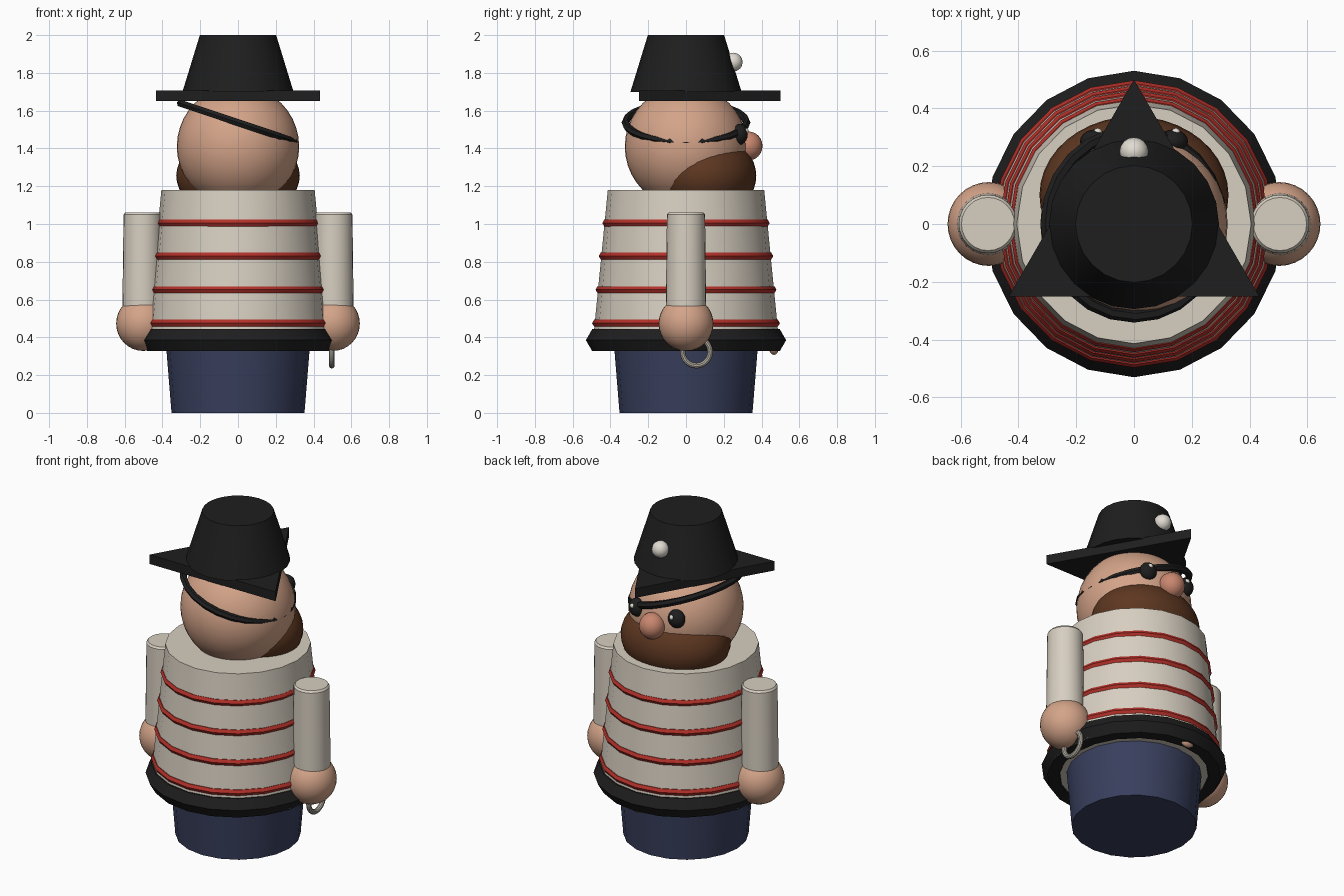
import bpy, bmesh
from math import sin, cos, pi, radians
from mathutils import Matrix

if "Cube" in bpy.data.objects:
    bpy.data.objects.remove(bpy.data.objects["Cube"])


def material(name, r, g, b):
    m = bpy.data.materials.new(name)
    m.use_nodes = True
    m.diffuse_color = (r, g, b, 1)
    bsdf = m.node_tree.nodes["Principled BSDF"]
    bsdf.inputs["Base Color"].default_value = (r, g, b, 1)
    bsdf.inputs["Roughness"].default_value = 0.7
    return m


SKIN = material("skin", 0.66, 0.37, 0.25)
NOSE = material("rosy nose", 0.58, 0.24, 0.16)
CREAM = material("cream cloth", 0.68, 0.62, 0.53)
RED = material("red stripe", 0.45, 0.03, 0.022)
BLACK = material("black", 0.013, 0.013, 0.013)
NAVY = material("navy", 0.04, 0.05, 0.11)
BROWN = material("brown beard", 0.11, 0.038, 0.015)
METAL = material("pale metal", 0.45, 0.42, 0.36)
WHITE = material("white", 0.75, 0.71, 0.64)


def finish(name, bm, mat, loc, scale=(1, 1, 1), rot=None, angle=35):
    """Turn a bmesh into a placed, shaded object."""
    bmesh.ops.recalc_face_normals(bm, faces=bm.faces)
    bm.transform((rot or Matrix.Identity(4)) @ Matrix.Diagonal((*scale, 1)))
    mesh = bpy.data.meshes.new(name)
    bm.to_mesh(mesh)
    bm.free()
    mesh.materials.append(mat)
    mesh.shade_smooth()
    mesh.set_sharp_from_angle(angle=radians(angle))
    ob = bpy.data.objects.new(name, mesh)
    ob.location = loc
    bpy.context.scene.collection.objects.link(ob)
    return ob


def lathe(name, profile, segs, mat, loc=(0, 0, 0), closed=False, **kw):
    """Spin (radius, height) points about z; closed makes a ring."""
    bm = bmesh.new()
    turns = [2 * pi * i / segs for i in range(segs)]
    rings = [[bm.verts.new((r * sin(a), r * cos(a), z)) for a in turns]
             for r, z in profile]
    pairs = list(zip(rings, rings[1:]))
    if closed:
        pairs.append((rings[-1], rings[0]))
    else:
        bm.faces.new(rings[0])
        bm.faces.new(rings[-1])
    for low, high in pairs:
        for i in range(segs):
            j = (i + 1) % segs
            bm.faces.new((low[i], low[j], high[j], high[i]))
    return finish(name, bm, mat, loc, **kw)


def ring(name, major, minor, segs, sides, mat, loc, **kw):
    steps = [2 * pi * i / sides for i in range(sides)]
    section = [(major + minor * cos(a), minor * sin(a)) for a in steps]
    return lathe(name, section, segs, mat, loc, closed=True, **kw)


def ball(name, radii, mat, loc, segs=32):
    bm = bmesh.new()
    bmesh.ops.create_uvsphere(bm, u_segments=segs, v_segments=segs // 2, radius=1)
    return finish(name, bm, mat, loc, scale=radii)


# Body
lathe("legs", [(0.352, 0), (0.382, 0.37)], 20, NAVY)
lathe("shirt", [(0.497, 0.335), (0.414, 1.18)], 20, CREAM, scale=(0.98, 1, 1))
ring("belt", 0.463, 0.067, 20, 6, BLACK, (0, 0, 0.385), scale=(0.97, 1, 1))
for n, (z, r) in enumerate([(0.475, 0.476), (0.652, 0.458),
                            (0.83, 0.441), (1.005, 0.422)]):
    ring(f"shirt_stripe_{n + 1}", r, 0.021, 20, 6, RED, (0, 0, z),
         scale=(0.975, 1, 1))
ball("belly_button", (0.045, 0.025, 0.035), SKIN, (0, 0.465, 0.342), 16)

# Arms
for side, s in (("left", 1), ("right", -1)):
    lathe(f"{side}_sleeve",
          [(0.107, 0.5), (0.107, 0.56), (0.101, 1.05), (0.092, 1.062)],
          24, CREAM, (s * 0.505, 0, 0))
    ball(f"{side}_hand", (0.143, 0.145, 0.145), SKIN, (s * 0.502, 0, 0.473))
ring("hand_ring", 0.073, 0.015, 24, 10, METAL, (0.497, 0.055, 0.323),
     rot=Matrix.Rotation(pi / 2, 4, "Y"))

# Head and face
ball("head", (0.324, 0.324, 0.325), SKIN, (0, 0, 1.41), 40)
ball("beard", (0.327, 0.272, 0.225), BROWN, (0, 0.1, 1.255), 40)
ball("nose", (0.075, 0.075, 0.077), NOSE, (0, 0.33, 1.413), 24)
for side, s in (("left", 1), ("right", -1)):
    x = s * 0.135
    ball(f"{side}_eye", (0.052, 0.042, 0.055), BLACK, (x, 0.285, 1.475), 20)
    ball(f"{side}_eye_glint", (0.015, 0.015, 0.015), WHITE,
         (x + 0.01, 0.317, 1.493), 12)
ring("head_strap", 0.32, 0.021, 24, 6, BLACK, (0, 0, 1.537),
     rot=Matrix.Rotation(radians(18.5), 4, "Y"))

# Hat
lathe("hat_brim", [(0.5, 1.65), (0.5, 1.707)], 3, BLACK)
lathe("hat_crown", [(0.294, 1.7), (0.202, 2)], 24, BLACK)
ball("hat_bead", (0.05, 0.05, 0.05), WHITE, (0, 0.25, 1.857), 16)
